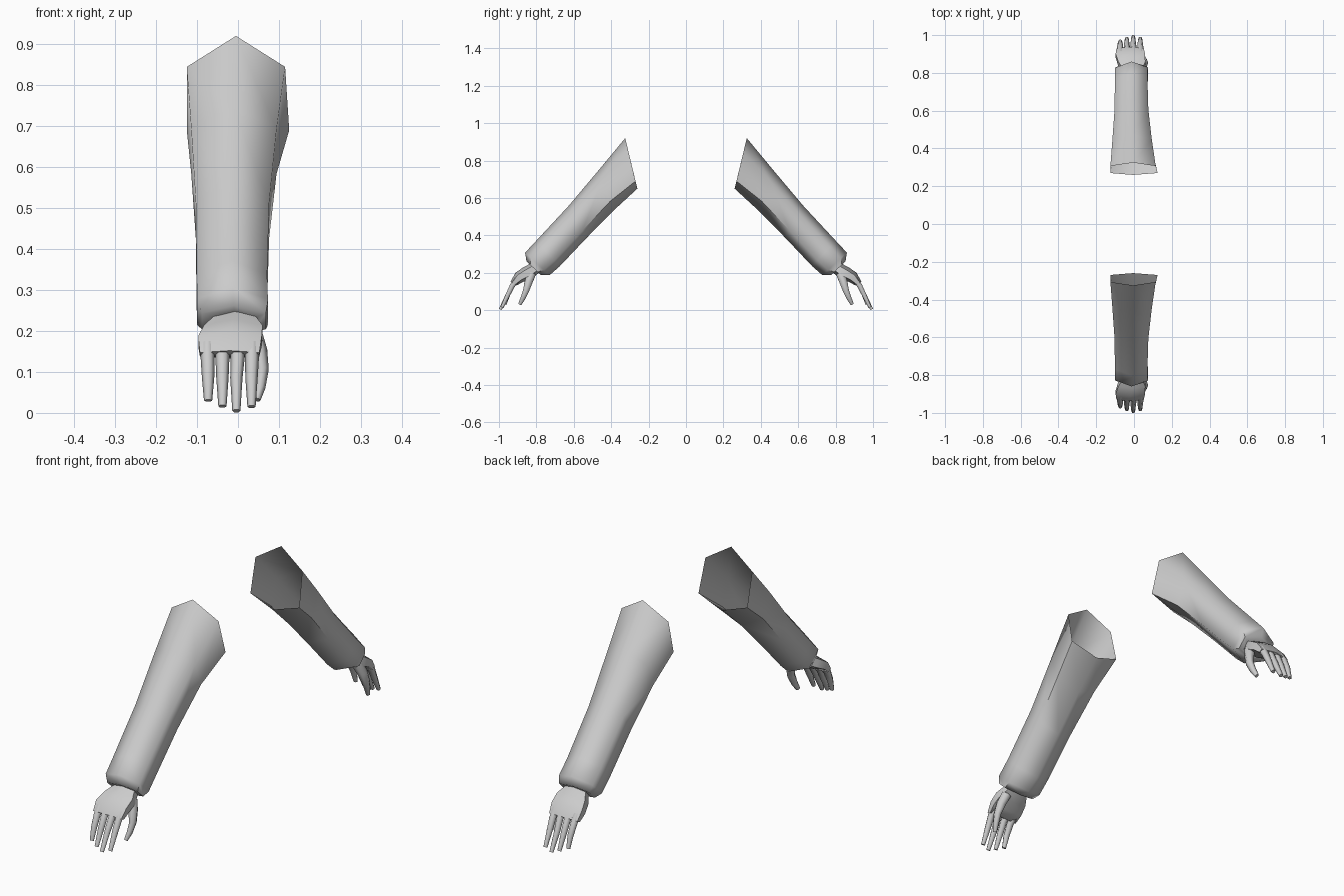
import bpy, bmesh, math
from mathutils import Vector

if "Cube" in bpy.data.objects:
    bpy.data.objects.remove(bpy.data.objects["Cube"])

mat = bpy.data.materials.new("light_grey")
mat.diffuse_color = (0.6, 0.6, 0.6, 1)
mat.use_nodes = True
mat.node_tree.nodes["Principled BSDF"].inputs["Base Color"].default_value = mat.diffuse_color


def loft(name, rings, side, cap_start=False, cap_end=True):
    """Skin a list of equal-sized point rings; side=-1 is front, 1 is back."""
    bm = bmesh.new()
    rows = [[bm.verts.new((p[0], -side * p[1], p[2])) for p in r] for r in rings]
    n = len(rows[0])
    for a, b in zip(rows, rows[1:]):
        for i in range(n):
            j = (i + 1) % n
            bm.faces.new((a[i], a[j], b[j], b[i]))
    if cap_start:
        bm.faces.new(rows[0])
    if cap_end:
        bm.faces.new(rows[-1])
    bmesh.ops.recalc_face_normals(bm, faces=bm.faces)
    me = bpy.data.meshes.new(name)
    bm.to_mesh(me)
    bm.free()
    me.materials.append(mat)
    ob = bpy.data.objects.new(name, me)
    bpy.context.collection.objects.link(ob)
    bpy.ops.object.select_all(action='DESELECT')
    ob.select_set(True)
    bpy.context.view_layer.objects.active = ob
    bpy.ops.object.shade_smooth_by_angle(angle=math.radians(65))


def hexagon(top, bottom, xl, xr, hi=0.25, lo=0.77):
    """Six-sided section between a top and bottom (y, z) point."""
    t, b = Vector(top), Vector(bottom)
    xc = (xl + xr) / 2
    pts = [(xc, 0), (xr, hi), (xr, lo), (xc, 1), (xl, lo), (xl, hi)]
    return [(x, *t.lerp(b, f)) for x, f in pts]


def tube(path, n=6):
    """Rings along a path of (x, y, z, half width, half depth)."""
    pts = [Vector(p[:3]) for p in path]
    rings = []
    for i, p in enumerate(path):
        d = (pts[min(i + 1, len(pts) - 1)] - pts[max(i - 1, 0)]).normalized()
        u = Vector((1, 0, 0))
        u = (u - d * u.dot(d)).normalized()
        v = d.cross(u)
        rings.append([pts[i] + u * p[3] * math.cos(math.tau * k / n)
                      + v * p[4] * math.sin(math.tau * k / n) for k in range(n)])
    return rings


# Sleeve from the open elbow to the turned-in cuff
sleeve = [
    hexagon((-.325, .92), (-.26, .65), -.125, .115, .28, .85),
    hexagon((-.47, .745), (-.385, .535), -.114, .094),
    hexagon((-.63, .555), (-.53, .388), -.103, .076),
    hexagon((-.80, .372), (-.675, .235), -.101, .071),
    hexagon((-.86, .308), (-.73, .187), -.10, .073),
    hexagon((-.853, .262), (-.775, .187), -.088, .068),
    hexagon((-.832, .245), (-.785, .197), -.058, .043),
]
sleeve[0][2] = (.125, -.27, .69)

# Palm from the wrist to the knuckles
palm = [
    hexagon((-.825, .253), (-.78, .203), -.055, .040),
    hexagon((-.872, .228), (-.825, .172), -.083, .060),
    hexagon((-.912, .200), (-.870, .152), -.097, .058),
    hexagon((-.938, .152), (-.905, .133), -.093, .052),
]

# Finger root x, tip x, tip y, tip z
fingers = [("little", -.074, -.073, -.968, .030), ("ring", -.038, -.038, -.983, .016),
           ("middle", -.001, -.004, -.993, .005), ("index", .034, .033, -.984, .015)]

# Thumb swinging out and down from the palm
thumb = [(.035, -.825, .195, .024, .026), (.050, -.842, .150, .022, .024),
         (.059, -.855, .105, .016, .019), (.054, -.873, .062, .013, .015),
         (.046, -.888, .032, .009, .010)]

for label, side in (("front", 1), ("back", -1)):
    loft(label + "_sleeve", sleeve, side, cap_end=False)
    loft(label + "_palm", palm, side)
    loft(label + "_thumb", tube(thumb), side)
    for name, x0, x1, ty, tz in fingers:
        path = [(x0, -.902, .165, .017, .019), (x0, -.928, .132, .017, .016),
                (x1, -.951, .085, .015, .014), (x1, ty, tz, .010, .009)]
        loft(f"{label}_{name}_finger", tube(path), side)
